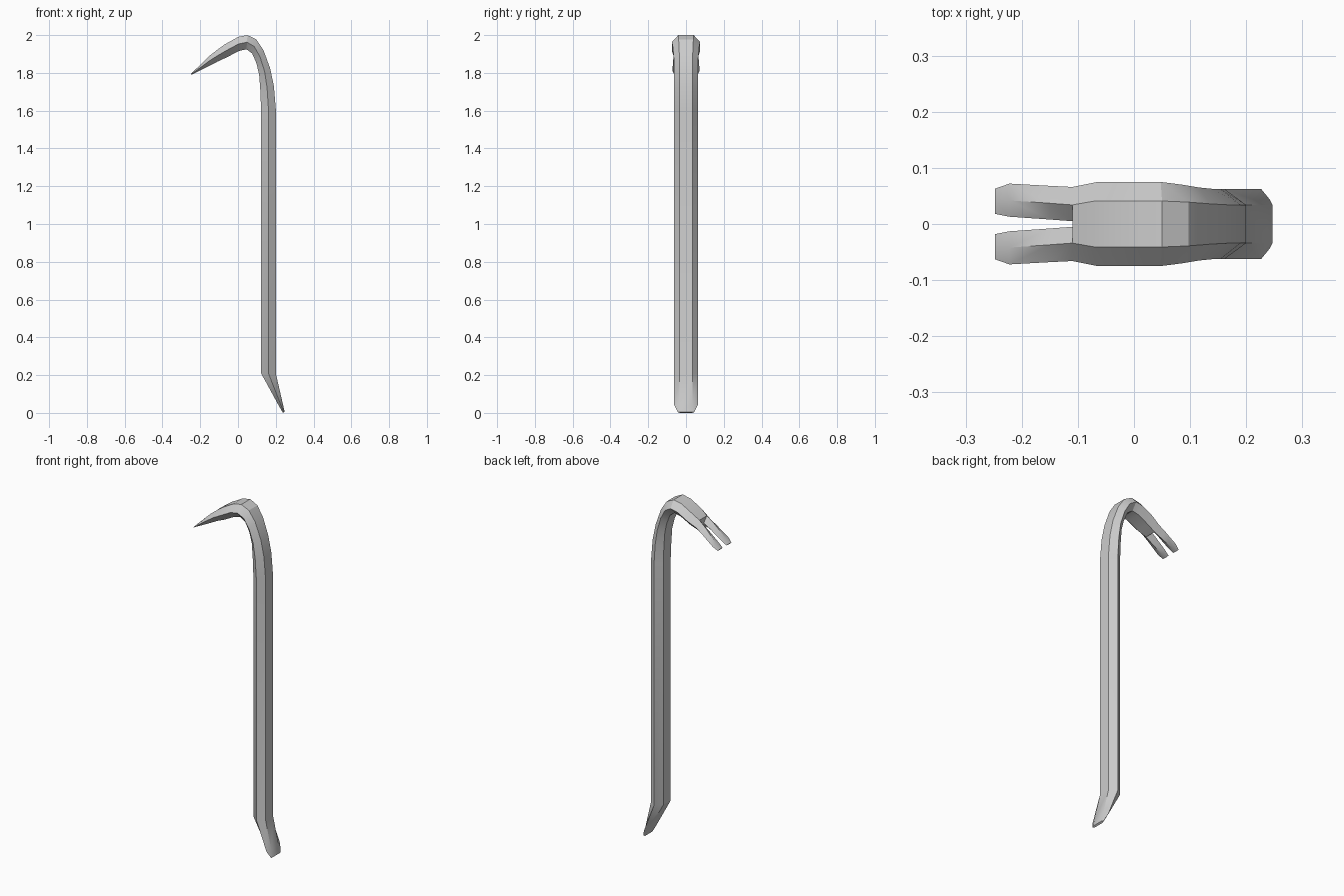
import bpy, bmesh, math

if "Cube" in bpy.data.objects:
    bpy.data.objects.remove(bpy.data.objects["Cube"])

# Bar stations: outer (x, z), inner (x, z), half width at side ridge, half width of flat
BAR = [
    ((0.247, 0.006), (0.238, 0.0), 0.043, 0.033),
    ((0.238, 0.045), (0.215, 0.04), 0.0625, 0.034),
    ((0.20, 0.21), (0.122, 0.21), 0.0625, 0.034),
    ((0.20, 1.61), (0.122, 1.61), 0.0625, 0.034),
    ((0.19, 1.73), (0.118, 1.71), 0.0625, 0.034),
    ((0.17, 1.825), (0.112, 1.79), 0.0625, 0.034),
    ((0.135, 1.92), (0.098, 1.85), 0.065, 0.036),
    ((0.097, 1.977), (0.075, 1.903), 0.070, 0.039),
    ((0.05, 2.0), (0.045, 1.925), 0.075, 0.041),
    ((0.0, 1.99), (0.005, 1.916), 0.075, 0.041),
    ((-0.07, 1.951), (-0.06, 1.882), 0.075, 0.041),
    ((-0.11, 1.922), (-0.11, 1.859), 0.066, 0.034),
]
# Claw stations: as above plus half width of the nail slot
CLAW = [
    BAR[-1] + (0.005,),
    ((-0.15, 1.891), (-0.15, 1.838), 0.068, 0.037, 0.008),
    ((-0.222, 1.821), (-0.222, 1.802), 0.072, 0.042, 0.013),
    ((-0.248, 1.795), (-0.247, 1.79), 0.063, 0.042, 0.018),
]

bm = bmesh.new()


def ring(o, i, pattern):
    """pattern: (y, t) pairs, with t going from outer (0) to inner (1)."""
    return [bm.verts.new((o[0] + (i[0] - o[0]) * t, y, o[1] + (i[1] - o[1]) * t))
            for y, t in pattern]


def bridge(rings):
    for a, b in zip(rings, rings[1:]):
        n = len(a)
        for k in range(n):
            bm.faces.new((a[k], a[(k + 1) % n], b[(k + 1) % n], b[k]))


# Hexagonal bar with chisel foot and curved neck
bar = [ring(o, i, [(f, 0), (w, .5), (f, 1), (-f, 1), (-w, .5), (-f, 0)])
       for o, i, w, f in BAR]
bridge(bar)
bm.faces.new(bar[0])

# Two claw prongs of diamond section
roots = []
for s in (1, -1):
    prong = [ring(o, i, [(s * f, 0), (s * w, .5), (s * f, 1), (s * g, .5)])
             for o, i, w, f, g in CLAW]
    bridge(prong)
    bm.faces.new(prong[-1])
    roots.append(prong[0])

# Wall at the end of the nail slot
p, q = roots
bm.faces.new((p[0], p[3], q[3], q[0]))
bm.faces.new((p[3], p[2], q[2], q[3]))

bmesh.ops.remove_doubles(bm, verts=bm.verts, dist=0.0001)
bmesh.ops.recalc_face_normals(bm, faces=bm.faces)
mesh = bpy.data.meshes.new("pry_bar")
bm.to_mesh(mesh)
bm.free()
obj = bpy.data.objects.new("pry_bar", mesh)
bpy.context.collection.objects.link(obj)
bpy.context.view_layer.objects.active = obj
obj.select_set(True)
bpy.ops.object.shade_smooth_by_angle(angle=math.radians(25))
